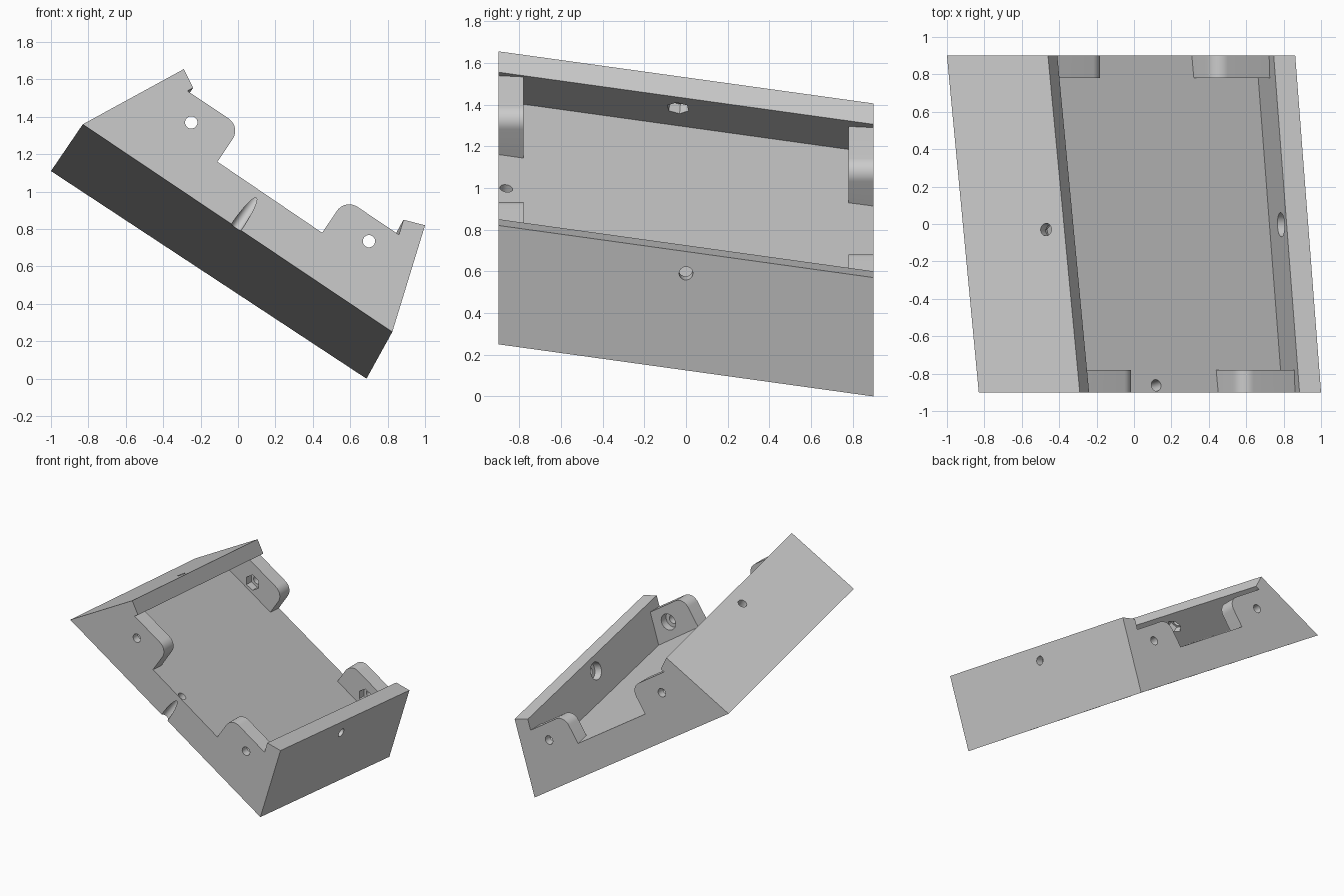
import bpy, bmesh, math
from mathutils import Vector

if "Cube" in bpy.data.objects:
    bpy.data.objects.remove(bpy.data.objects["Cube"])

Y0, Y1, TAB = -0.9, 0.9, 0.12
DROP = -0.25                       # fall in z from front to back
DX_L, DX_R = -0.17, -0.138         # sideways drift of left and right ends


def loft(name, front, back, y0, y1):
    """Solid between two matching xz profiles."""
    bm = bmesh.new()
    a = [bm.verts.new((x, y0, z)) for x, z in front]
    b = [bm.verts.new((x, y1, z)) for x, z in back]
    bm.faces.new(a)
    bm.faces.new(b[::-1])
    n = len(a)
    for i in range(n):
        j = (i + 1) % n
        bm.faces.new((a[j], a[i], b[i], b[j]))
    bmesh.ops.recalc_face_normals(bm, faces=bm.faces)
    return to_object(name, bm)


def to_object(name, bm):
    me = bpy.data.meshes.new(name)
    bm.to_mesh(me)
    bm.free()
    ob = bpy.data.objects.new(name, me)
    bpy.context.collection.objects.link(ob)
    return ob


def rod(name, start, end, r, sides=32):
    """Cylinder cutter from start to end."""
    start, end = Vector(start), Vector(end)
    d = end - start
    bm = bmesh.new()
    bmesh.ops.create_cone(bm, cap_ends=True, segments=sides, radius1=r, radius2=r, depth=d.length)
    ob = to_object(name, bm)
    ob.rotation_mode = 'QUATERNION'
    ob.rotation_quaternion = d.to_track_quat('Z', 'Y')
    ob.location = (start + end) / 2
    ob.hide_render = True
    return ob


def boolean(target, tool, op):
    m = target.modifiers.new(op, 'BOOLEAN')
    m.operation, m.object, m.solver = op, tool, 'EXACT'
    bpy.context.view_layer.objects.active = target
    bpy.ops.object.modifier_apply(modifier=m.name)
    bpy.data.objects.remove(tool, do_unlink=True)


def fillet(p, c, q, r, n=10):
    """Arc replacing the right-angled corner c between p and q."""
    p, c, q = Vector(p), Vector(c), Vector(q)
    u, v = (p - c).normalized(), (q - c).normalized()
    o = c + (u + v) * r
    return [tuple(o - v * r * math.cos(t) - u * r * math.sin(t))
            for t in [math.pi / 2 * i / n for i in range(n + 1)]]


# Tray: floor with two flared side walls, sheared and slightly widened to the back
left = [(-0.83, 1.36), (-0.29, 1.655), (-0.24, 1.555), (-0.49, 1.418)]
right = [(0.793, 0.547), (0.885, 0.85), (1.0, 0.82), (0.825, 0.25)]
back = [(x + DX_L, z + DROP) for x, z in left] + [(x + DX_R, z + DROP) for x, z in right]
tray = loft("angled_tray", left + right, back, Y0, Y1)

# Corner tabs at both ends
l_foot, l_top, l_corner = (-0.11, 1.16), (-0.30, 1.558), (0.016, 1.347)
r_foot, r_top, r_corner = (0.45, 0.78), (0.90, 0.743), (0.573, 0.963)
left_tab = [(-0.52, 1.42), l_top] + fillet(l_top, l_corner, l_foot, 0.08) + [l_foot, (-0.14, 1.115)]
right_tab = [(0.42, 0.735), r_foot] + fillet(r_foot, r_corner, r_top, 0.08) + [r_top, (0.81, 0.49)]
for prof, dx in ((left_tab, DX_L + 0.003), (right_tab, DX_R)):
    boolean(tray, loft("front_tab", prof, prof, Y0, Y0 + TAB), 'UNION')
    moved = [(x + dx, z + DROP) for x, z in prof]
    boolean(tray, loft("back_tab", moved, moved, Y1 - TAB, Y1), 'UNION')

# Tab screw holes: round recess at the front, hexagonal recess at the back
for x, z, dx in ((-0.25, 1.37, DX_L), (0.70, 0.735, DX_R)):
    yi = Y0 + TAB
    boolean(tray, rod("hole", (x, Y0 - 0.1, z), (x, yi + 0.03, z), 0.033), 'DIFFERENCE')
    boolean(tray, rod("recess", (x, yi - 0.06, z), (x, yi + 0.03, z), 0.062), 'DIFFERENCE')
    xb, zb, yi = x + dx, z + DROP, Y1 - TAB
    boolean(tray, rod("hole", (xb, yi - 0.03, zb), (xb, Y1 + 0.1, zb), 0.033), 'DIFFERENCE')
    boolean(tray, rod("nut_pocket", (xb, yi - 0.03, zb), (xb, yi + 0.06, zb), 0.06, 6), 'DIFFERENCE')


def normal(d, dx):
    return Vector((d[0], 0, d[1])).cross(Vector((dx, 1.8, DROP))).normalized()


# Side wall screw holes: hexagonal pocket on the left, round recess on the right
for spot, d, dx, r, sides in (((-0.47, -0.03, 1.48), (0.54, 0.295), DX_L, 0.055, 6),
                              ((0.899, 0.0, 0.59), (-0.175, -0.57), DX_R, 0.065, 32)):
    n = normal(d, dx)
    if n.x * spot[0] < 0:
        n = -n
    p = Vector(spot)
    boolean(tray, rod("hole", p + n * 0.05, p - n * 0.15, 0.033), 'DIFFERENCE')
    boolean(tray, rod("pocket", p - n * 0.06, p - n * 0.15, r, sides), 'DIFFERENCE')

# Drain hole through the floor, breaking out of the front face
n = Vector((0.68, 0.2, 1)).normalized()
p = Vector((0.12, -0.862, 1.0))
boolean(tray, rod("drain", p + n * 0.06, p - n * 0.4, 0.031), 'DIFFERENCE')

# Smooth the fillets and bores, keep the edges sharp
bpy.ops.object.select_all(action='DESELECT')
tray.select_set(True)
bpy.context.view_layer.objects.active = tray
bpy.ops.object.shade_smooth_by_angle(angle=math.radians(25))
